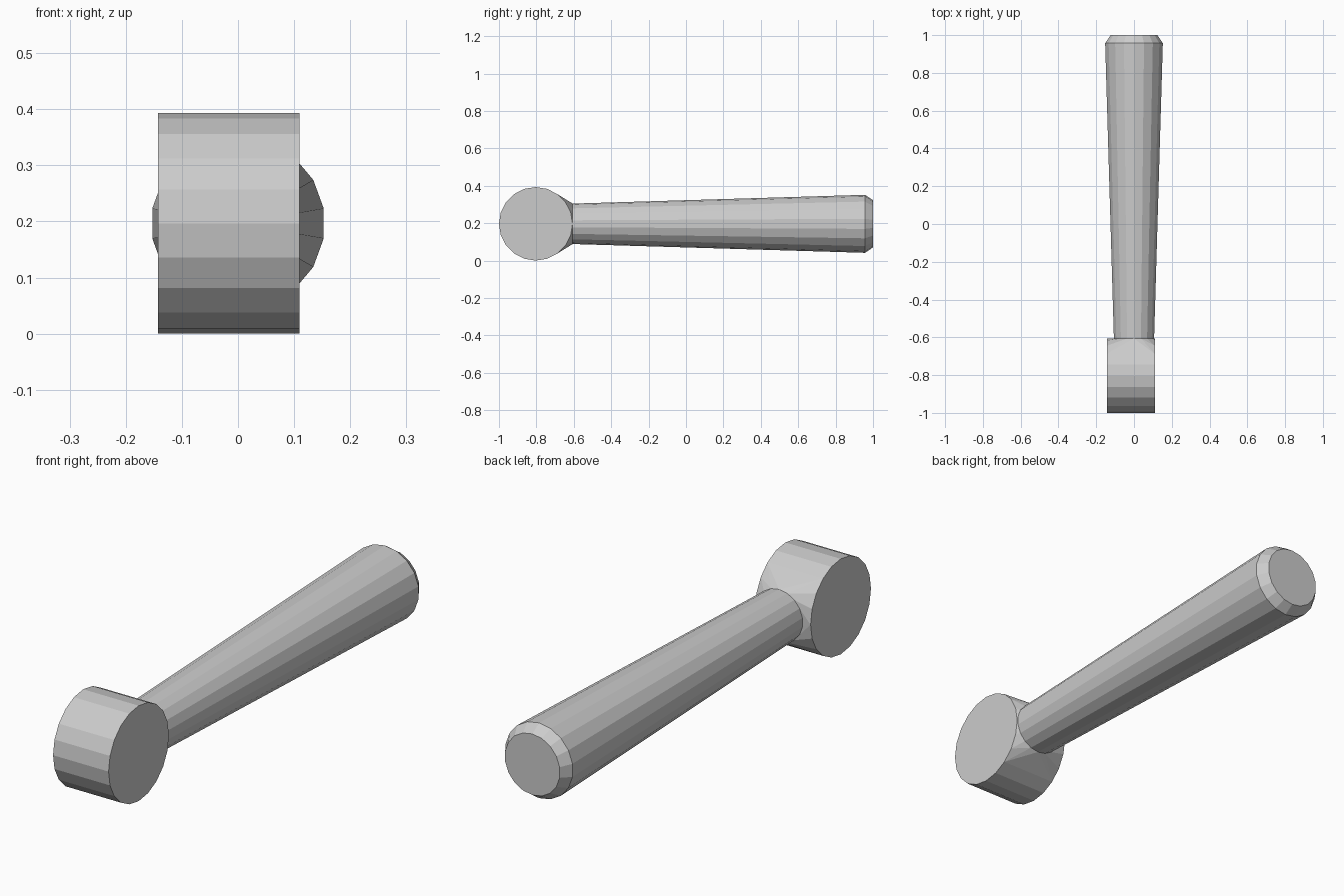
import bpy
import bmesh
from math import sin, cos, tau, radians

cube = bpy.data.objects.get("Cube")
if cube:
    bpy.data.objects.remove(cube)

MID_Z = 0.1965      # height of the shared axis
HUB_R = 0.1965
HUB_Y = HUB_R - 1
NECK_Y = -0.606
NECK_R = 0.108

grey = bpy.data.materials.new("plain grey")
grey.use_nodes = True
grey.diffuse_color = (0.6, 0.6, 0.6, 1)
grey.node_tree.nodes["Principled BSDF"].inputs["Base Color"].default_value = (0.6, 0.6, 0.6, 1)


def finish(bm, name):
    bmesh.ops.recalc_face_normals(bm, faces=bm.faces)
    mesh = bpy.data.meshes.new(name)
    bm.to_mesh(mesh)
    bm.free()
    mesh.materials.append(grey)
    obj = bpy.data.objects.new(name, mesh)
    bpy.context.collection.objects.link(obj)
    return obj


def handle_ring(bm, y, r, sides=18):
    """Ring around the handle axis, with a vertex at the top."""
    angles = [tau * (i + 0.5) / sides for i in range(sides)]
    return [bm.verts.new((r * cos(a), y, MID_Z + r * sin(a))) for a in angles]


# Hub: short cylinder across x, blended into the neck ring by a convex hull
bm = bmesh.new()
for x in (-0.143, 0.11):
    for i in range(20):
        a = tau * i / 20
        bm.verts.new((x, HUB_Y + HUB_R * cos(a), MID_Z + HUB_R * sin(a)))
handle_ring(bm, NECK_Y, NECK_R)
bmesh.ops.convex_hull(bm, input=bm.verts)
bmesh.ops.dissolve_limit(bm, angle_limit=radians(0.5), verts=bm.verts, edges=bm.edges)
finish(bm, "hub")

# Handle: widening bar with a chamfered end
bm = bmesh.new()
profile = [(NECK_Y - 0.003, NECK_R), (0.957, 0.155), (1.0, 0.126)]
rings = [handle_ring(bm, y, r) for y, r in profile]
for a, b in zip(rings, rings[1:]):
    for i in range(len(a)):
        j = (i + 1) % len(a)
        bm.faces.new((a[i], a[j], b[j], b[i]))
bm.faces.new(rings[0])
bm.faces.new(rings[-1])
finish(bm, "handle")
